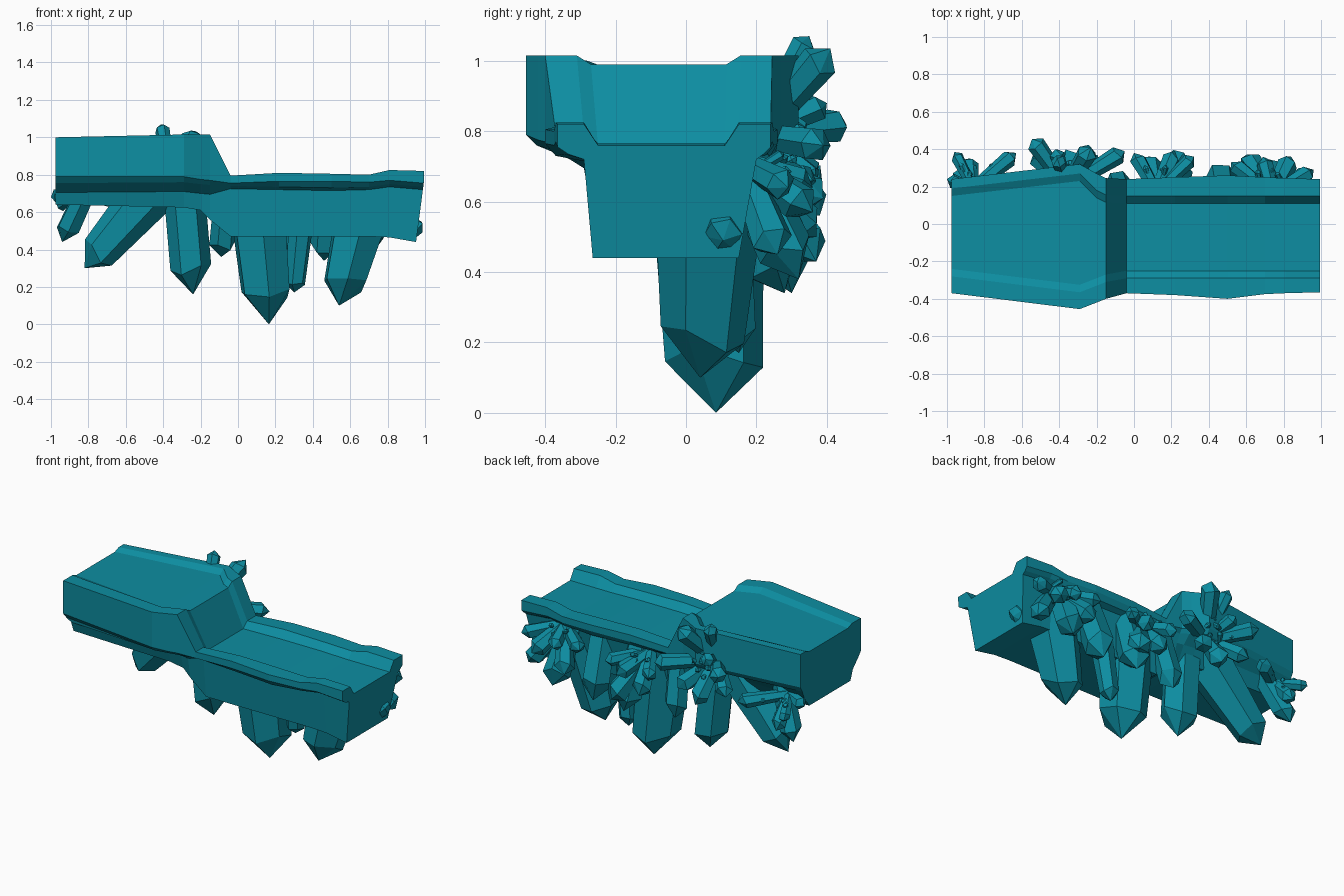
import bpy, bmesh, math, random
from mathutils import Vector

random.seed(4)
teal = bpy.data.materials.new("teal_crystal")
teal.diffuse_color = (0.004, 0.27, 0.36, 1)


def finish(bm, name):
    bmesh.ops.recalc_face_normals(bm, faces=bm.faces)
    me = bpy.data.meshes.new(name)
    bm.to_mesh(me)
    bm.free()
    me.materials.append(teal)
    ob = bpy.data.objects.new(name, me)
    bpy.context.collection.objects.link(ob)
    return ob


# Stepped platform: cross-sections lofted along x
# x, front y, back y, rim z, floor z, slab lip z, underside z, body bottom z
STATIONS = [
    (-0.975, -0.37, 0.24, 1.00, 0.985, 0.79, 0.755, 0.64),
    (-0.29, -0.455, 0.32, 1.015, 0.99, 0.79, 0.76, 0.625),
    (-0.20, -0.42, 0.27, 1.015, 0.99, 0.775, 0.75, 0.61),
    (-0.15, -0.40, 0.245, 1.015, 0.99, 0.77, 0.745, 0.56),
    (-0.04, -0.37, 0.24, 0.795, 0.76, 0.755, 0.74, 0.47),
    (0.22, -0.38, 0.25, 0.81, 0.765, 0.765, 0.735, 0.47),
    (0.50, -0.40, 0.26, 0.805, 0.765, 0.765, 0.73, 0.47),
    (0.70, -0.375, 0.25, 0.80, 0.76, 0.76, 0.735, 0.47),
    (0.81, -0.37, 0.245, 0.825, 0.76, 0.77, 0.75, 0.465),
    (0.995, -0.365, 0.24, 0.82, 0.76, 0.755, 0.735, 0.44),
]


def build_platform():
    bm = bmesh.new()
    rings = []
    for x, yf, yb, rim, floor, lip, under, bottom in STATIONS:
        low = x > -0.1
        fi = -0.29 if low else yf + 0.09                       # front rim inner edge
        bi = 0.15 if low else yb - (0.05 if x < -0.25 else 0.09)  # back rim inner edge
        body_top = under - (0.015 if low else 0.05)
        section = [
            (yf, rim), (fi, rim), (fi + 0.04, floor),
            (bi - 0.04, floor), (bi, rim), (yb, rim),
            (yb, lip), (yb - 0.02, under), (0.20, body_top), (0.15, bottom),
            (-0.265, bottom), (-0.29, body_top),
            (yf + 0.03, under), (yf, lip)]
        # the right end tapers inwards below the slab
        skew = 0.13 if x > 0.9 else 0
        rings.append([bm.verts.new((x - skew * max(0, 0.77 - z), y, z)) for y, z in section])
    n = len(rings[0])
    for a, b in zip(rings, rings[1:]):
        for i in range(n):
            j = (i + 1) % n
            bm.faces.new((a[i], a[j], b[j], b[i]))
    bm.faces.new(rings[0])
    bm.faces.new(rings[-1])
    finish(bm, "stone_platform")


def add_crystal(bm, base, tip, r, sides=6, root=0.75, cap=None):
    """Faceted prism widening from its root, closed by a pointed cap."""
    base, tip = Vector(base), Vector(tip)
    axis = tip - base
    q = axis.to_track_quat('Z', 'Y')
    length = axis.length
    cap = min(cap or r * 0.95, length * 0.4)
    turn = random.uniform(0, math.pi / 3)
    rings = []
    for h, rad, jit in ((0, r * root, 0), (length - cap, r, cap * 0.3)):
        ring = []
        for i in range(sides):
            a = turn + i * math.tau / sides
            k = random.uniform(-jit, jit)
            ring.append(bm.verts.new(base + q @ Vector((rad * math.cos(a), rad * math.sin(a), h + k))))
        rings.append(ring)
    apex = bm.verts.new(tip)
    lo, hi = rings
    for i in range(sides):
        j = (i + 1) % sides
        bm.faces.new((lo[i], lo[j], hi[j], hi[i]))
        bm.faces.new((hi[i], hi[j], apex))
    bm.faces.new(lo)


build_platform()

# Large crystals hanging under the platform: base, tip, radius, root scale
HANGING = [
    ((0.10, 0.06, 0.66), (0.165, 0.085, 0.0), 0.14, 1.15),
    ((0.68, 0.07, 0.66), (0.54, 0.04, 0.10), 0.12, 1.35),
    ((0.35, 0.11, 0.66), (0.30, 0.15, 0.17), 0.055, 1.3),
    ((-0.29, 0.08, 0.74), (-0.24, 0.10, 0.16), 0.11, 1.0),
    ((-0.42, 0.10, 0.76), (-0.82, 0.14, 0.30), 0.10, 1.45),
    ((0.48, 0.15, 0.70), (0.46, 0.28, 0.34), 0.09, 0.95),
    ((0.20, 0.16, 0.72), (0.23, 0.30, 0.34), 0.09, 0.95),
    ((-0.06, 0.15, 0.72), (-0.09, 0.24, 0.36), 0.07, 0.95),
    ((0.68, 0.16, 0.72), (0.72, 0.32, 0.38), 0.08, 0.9),
    ((-0.80, 0.17, 0.74), (-0.94, 0.26, 0.44), 0.065, 0.9),
]
for i, (base, tip, r, root) in enumerate(HANGING):
    bm = bmesh.new()
    add_crystal(bm, base, tip, r, root=root, cap=r * 1.1)
    finish(bm, f"hanging_crystal_{i + 1}")

# Crystal clusters on the back: centre, then (tip x, y, z, radius)
CLUSTERS = {
    "left_end": ((-0.86, 0.19, 0.70), [
        (-1.0, 0.24, 0.68, 0.04), (-0.96, 0.385, 0.63, 0.035),
        (-0.88, 0.35, 0.53, 0.045), (-0.63, 0.38, 0.66, 0.045)]),
    "upper_star": ((-0.36, 0.20, 0.79), [
        (-0.41, 0.35, 1.07, 0.04), (-0.23, 0.41, 1.035, 0.055), (-0.545, 0.455, 0.82, 0.05),
        (-0.54, 0.37, 0.66, 0.05), (-0.42, 0.40, 0.88, 0.04), (-0.33, 0.38, 0.56, 0.06),
        (-0.05, 0.39, 0.76, 0.05), (-0.20, 0.37, 0.63, 0.055)]),
    "middle": ((0.12, 0.17, 0.71), [
        (0.0, 0.38, 0.64, 0.045), (0.08, 0.36, 0.50, 0.06),
        (0.22, 0.39, 0.61, 0.05), (0.32, 0.36, 0.66, 0.04), (0.27, 0.37, 0.43, 0.07)]),
    "right": ((0.74, 0.16, 0.71), [
        (0.52, 0.33, 0.66, 0.045), (0.60, 0.37, 0.50, 0.06), (0.69, 0.36, 0.64, 0.045),
        (0.84, 0.36, 0.57, 0.055), (0.96, 0.29, 0.64, 0.045), (0.93, 0.26, 0.45, 0.06)]),
}
for name, (centre, tips) in CLUSTERS.items():
    bm = bmesh.new()
    c = Vector(centre)
    for x, y, z, r in tips:
        tip = Vector((x, y, z))
        add_crystal(bm, c, tip, r, root=0.7, cap=r * 0.9)
        # tiny shard sprouting beside each crystal
        mid = c.lerp(tip, 0.3)
        side = Vector((random.uniform(-0.06, 0.06), 0.08, random.uniform(-0.06, 0.05)))
        add_crystal(bm, mid, mid + side, 0.016)
    finish(bm, f"{name}_crystal_cluster")

# Stub crystal poking out of the right end
bm = bmesh.new()
add_crystal(bm, (0.84, 0.10, 0.57), (0.985, 0.105, 0.49), 0.055, root=1.0, cap=0.03)
finish(bm, "end_crystal")
